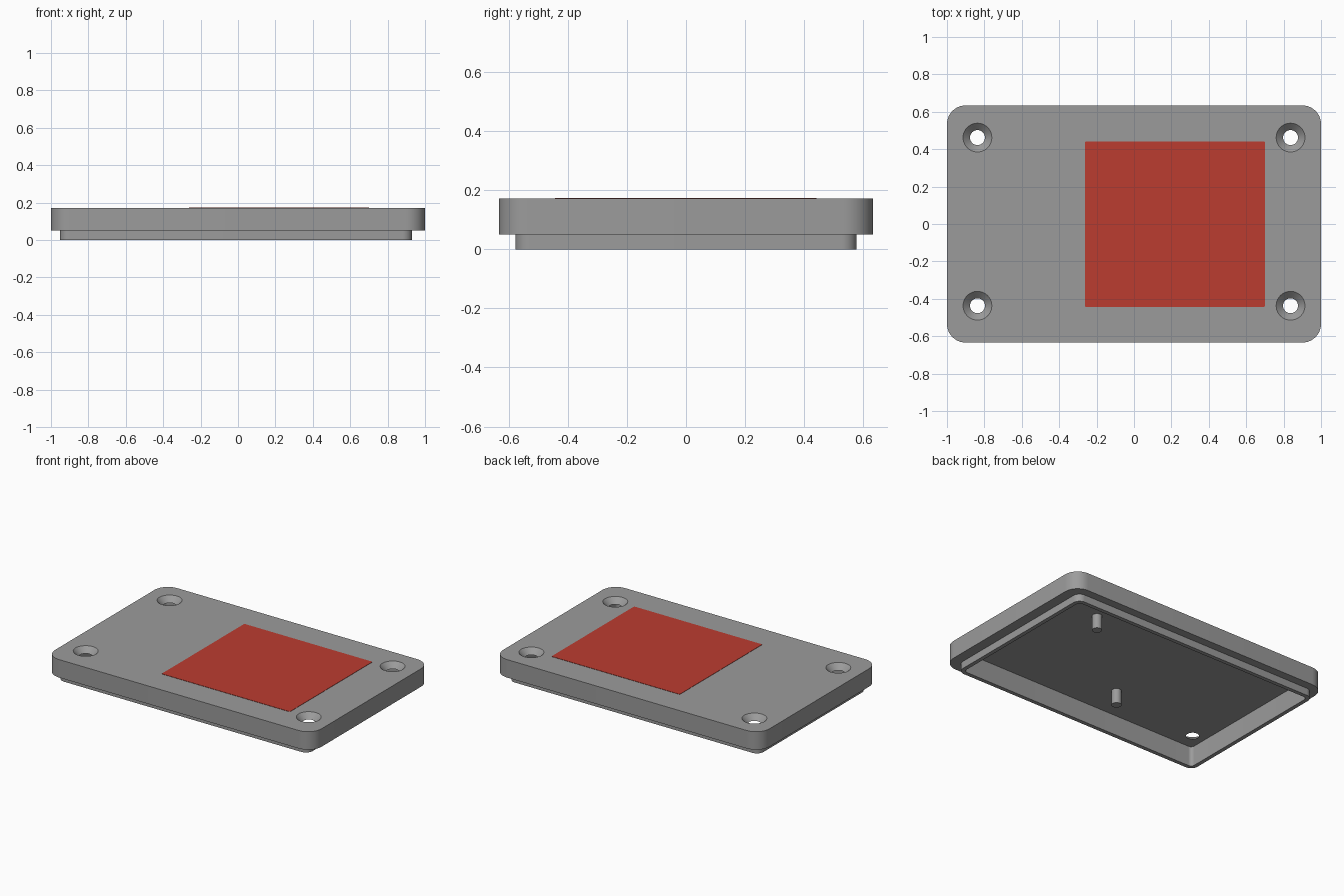
import bpy, bmesh, math

if "Cube" in bpy.data.objects:
    bpy.data.objects.remove(bpy.data.objects["Cube"])

TOP, STEP, CEIL = 0.172, 0.05, 0.136   # top face, lip shoulder, inner ceiling


def material(name, rgb):
    m = bpy.data.materials.new(name)
    m.diffuse_color = (*rgb, 1)
    m.use_nodes = True
    m.node_tree.nodes["Principled BSDF"].inputs["Base Color"].default_value = m.diffuse_color
    return m


grey = material("grey plastic", (0.33, 0.33, 0.33))
red = material("red panel", (0.50, 0.045, 0.03))


def add(name, bm, mat):
    bmesh.ops.recalc_face_normals(bm, faces=bm.faces)
    me = bpy.data.meshes.new(name)
    bm.to_mesh(me)
    bm.free()
    me.materials.append(mat)
    ob = bpy.data.objects.new(name, me)
    bpy.context.collection.objects.link(ob)
    return ob


def activate(ob):
    bpy.ops.object.select_all(action='DESELECT')
    ob.select_set(True)
    bpy.context.view_layer.objects.active = ob


def ring(bm, cx, cy, hx, hy, r, z, n=10):
    """Rounded rectangle loop of vertices."""
    out = []
    for q, (sx, sy) in enumerate([(1, 1), (-1, 1), (-1, -1), (1, -1)]):
        for i in range(n + 1):
            a = math.pi / 2 * (q + i / n)
            out.append(bm.verts.new((cx + sx * (hx - r) + r * math.cos(a),
                                     cy + sy * (hy - r) + r * math.sin(a), z)))
    return out


def stack(name, rings, mat):
    """Closed solid through a sequence of rounded rectangles."""
    bm = bmesh.new()
    loops = [ring(bm, *r) for r in rings]
    for a, b in zip(loops, loops[1:]):
        for i in range(len(a)):
            j = (i + 1) % len(a)
            bm.faces.new((a[i], a[j], b[j], b[i]))
    bm.faces.new(loops[0])
    bm.faces.new(loops[-1])
    return add(name, bm, mat)


def cylinder(name, x, y, z0, z1, r0, r1, mat, seg=32):
    bm = bmesh.new()
    bmesh.ops.create_cone(bm, cap_ends=True, segments=seg, radius1=r0,
                          radius2=r1, depth=z1 - z0)
    bmesh.ops.translate(bm, verts=bm.verts, vec=(x, y, (z0 + z1) / 2))
    return add(name, bm, mat)


# Lid: outer shell, stepped lip and hollow underside in one solid
lid = stack("lid", [
    (0, 0, 1.0, 0.634, 0.1, TOP),
    (0, 0, 1.0, 0.634, 0.1, STEP),
    (-0.011, 0, 0.941, 0.578, 0.05, STEP),
    (-0.011, 0, 0.941, 0.578, 0.05, 0),
    (-0.011, 0, 0.914, 0.551, 0.025, 0),
    (-0.011, 0, 0.914, 0.551, 0.025, CEIL)], grey)

# Countersunk screw holes in the four corners
for x in (-0.837, 0.837):
    for y in (-0.437, 0.462):
        e = 0.01
        slope = (0.077 - 0.04) / (TOP - CEIL)
        cut = cylinder("hole_cutter", x, y, CEIL - e, TOP + e,
                       0.04 - e * slope, 0.077 + e * slope, grey, 40)
        cut.hide_render = True
        mod = lid.modifiers.new("hole", 'BOOLEAN')
        mod.operation = 'DIFFERENCE'
        mod.solver = 'EXACT'
        mod.object = cut
        activate(lid)
        bpy.ops.object.modifier_apply(modifier=mod.name)
        bpy.data.objects.remove(cut)

# Two locating pins hanging from the ceiling
pins = [cylinder("locating_pin", x, y, 0.036, CEIL + 0.005, 0.031, 0.031, grey)
        for x, y in ((0.56, 0.314), (-0.123, -0.314))]

# Thin red panel on the top face
stack("top_panel", [(0.219, -0.001, 0.481, 0.443, 0.008, TOP - 0.002, 3),
                    (0.219, -0.001, 0.481, 0.443, 0.008, TOP + 0.002, 3)], red)

for ob in [lid] + pins:
    activate(ob)
    bpy.ops.object.shade_smooth_by_angle(angle=math.radians(30))
